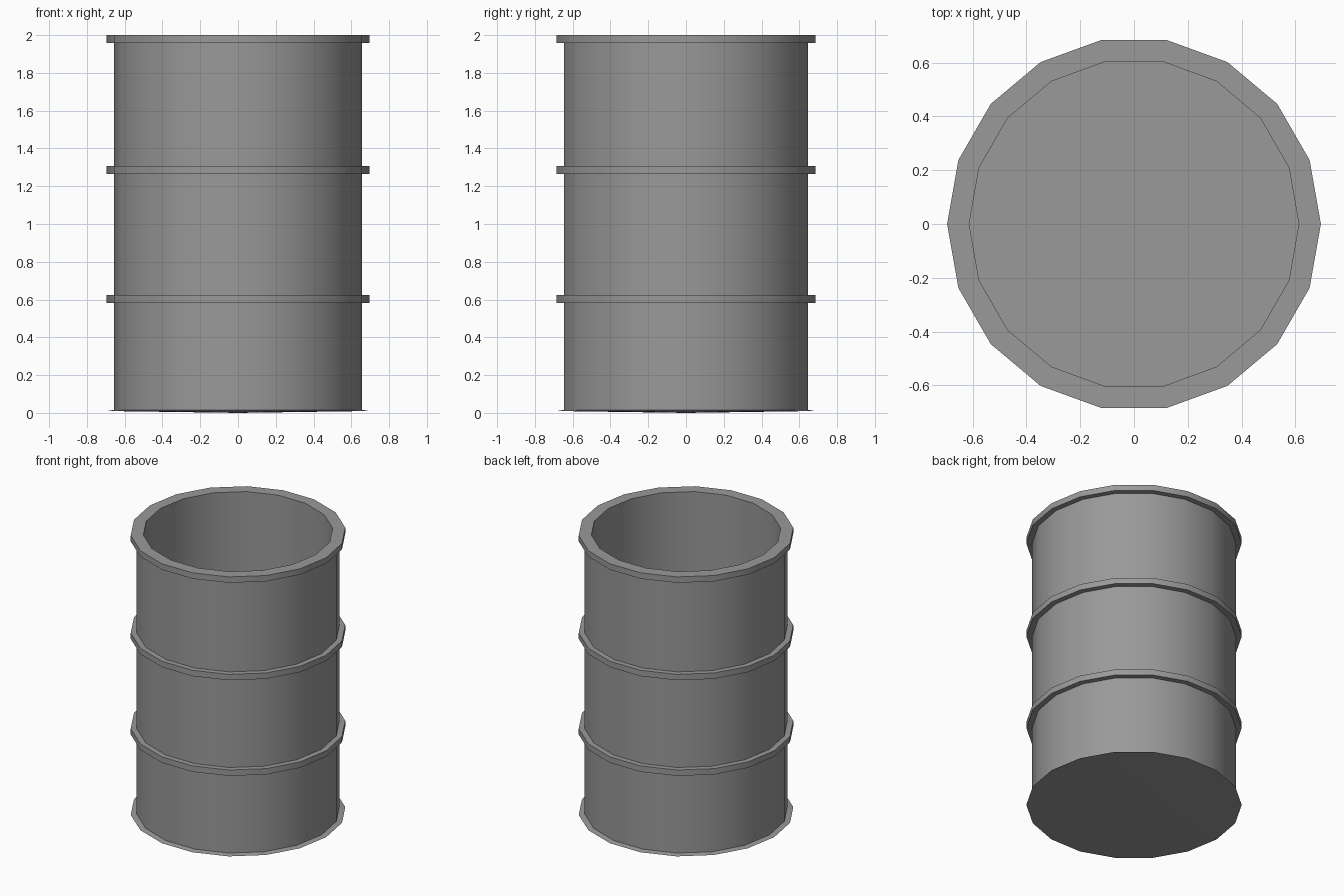
import bpy
import bmesh
import math

if "Cube" in bpy.data.objects:
    bpy.data.objects.remove(bpy.data.objects["Cube"])

SIDES = 18
R_OUT, R_BODY, R_IN = 0.695, 0.657, 0.613

grey = bpy.data.materials.new("dark_grey")
grey.diffuse_color = (0.32, 0.32, 0.32, 1)
grey.use_nodes = True
grey.node_tree.nodes["Principled BSDF"].inputs["Base Color"].default_value = grey.diffuse_color


def lathe(name, profile):
    """Revolve (radius, z) points, listed so that faces point outward."""
    bm = bmesh.new()
    rings = []
    for r, z in profile:
        if r == 0:
            rings.append([bm.verts.new((0, 0, z))] * SIDES)
        else:
            rings.append([bm.verts.new((r * math.cos(a), r * math.sin(a), z))
                          for a in (math.tau * i / SIDES for i in range(SIDES))])
    for lo, hi in zip(rings, rings[1:]):
        for i in range(SIDES):
            j = (i + 1) % SIDES
            corners = (lo[i], lo[j], hi[j], hi[i])
            bm.faces.new(list(dict.fromkeys(corners)))
    mesh = bpy.data.meshes.new(name)
    bm.to_mesh(mesh)
    bm.free()
    mesh.materials.append(grey)
    obj = bpy.data.objects.new(name, mesh)
    bpy.context.collection.objects.link(obj)
    bpy.ops.object.select_all(action='DESELECT')
    obj.select_set(True)
    bpy.context.view_layer.objects.active = obj
    bpy.ops.object.shade_smooth_by_angle(angle=math.radians(30))
    return obj


# Hollow drum: shallow bulged base with thin lip, wall, top rim, inner wall, floor
lathe("drum_shell", [
    (0, 0), (R_OUT, 0.01), (R_BODY, 0.016),
    (R_BODY, 1.958), (R_OUT, 1.958), (R_OUT, 2.0), (R_IN, 2.0),
    (R_IN, 0.025), (0, 0.025),
])

# Raised hoops around the wall
for label, z in (("lower_hoop", 0.583), ("upper_hoop", 1.264)):
    lathe(label, [(R_BODY, z), (R_OUT, z), (R_OUT, z + 0.042), (R_BODY, z + 0.042)])
